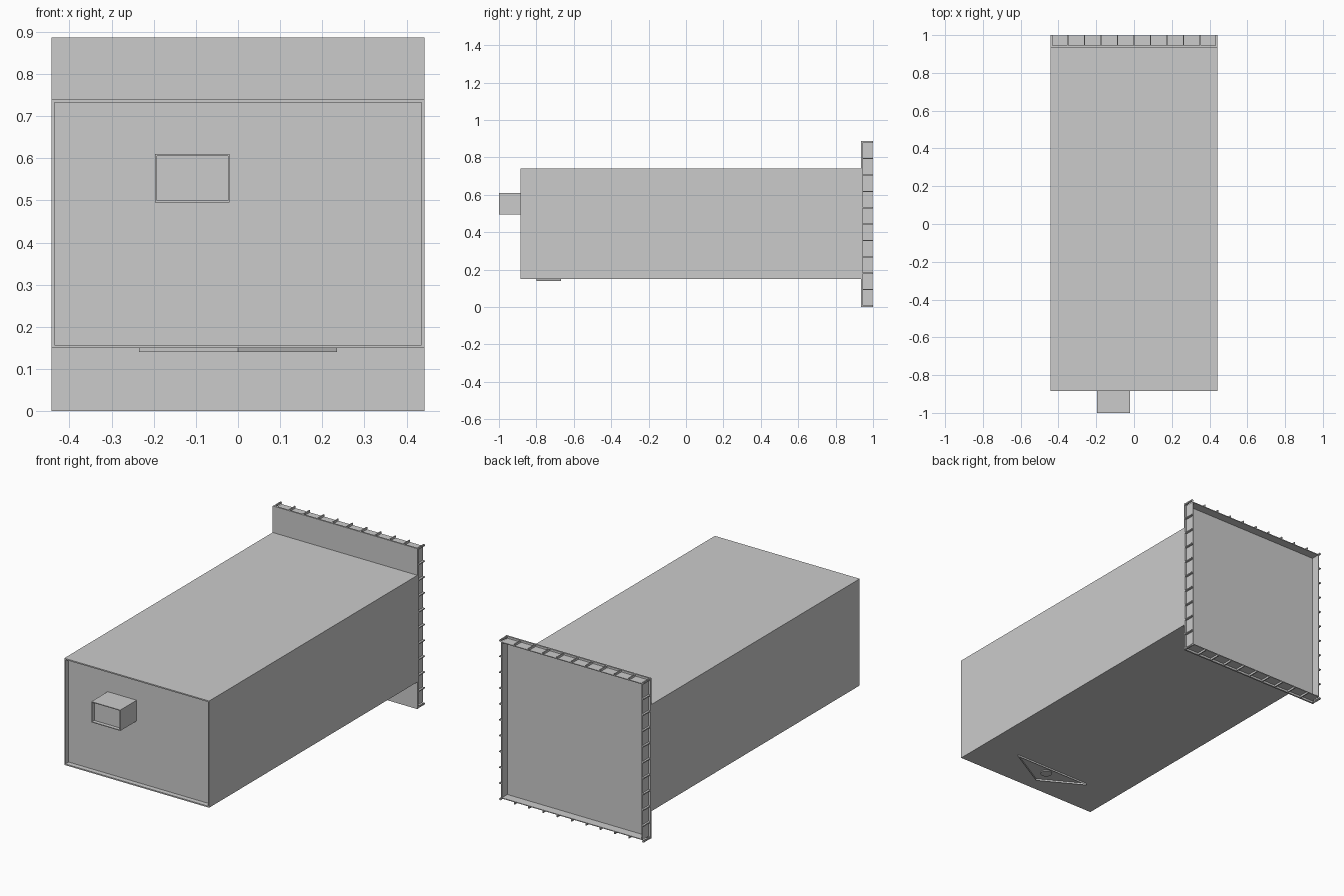
import bpy, bmesh
from mathutils import Vector

default = bpy.data.objects.get("Cube")
if default:
    bpy.data.objects.remove(default, do_unlink=True)

# Single painted metal colour
grey = bpy.data.materials.new("plain_grey")
grey.use_nodes = True
colour = (0.6, 0.6, 0.6, 1.0)
grey.diffuse_color = colour
grey.node_tree.nodes["Principled BSDF"].inputs["Base Color"].default_value = colour

HALF = 0.443      # half width of body and end flange
TOP = 0.887       # height of end flange


def finish(name, bm):
    bmesh.ops.recalc_face_normals(bm, faces=bm.faces)
    mesh = bpy.data.meshes.new(name)
    bm.to_mesh(mesh)
    bm.free()
    mesh.materials.append(grey)
    obj = bpy.data.objects.new(name, mesh)
    bpy.context.collection.objects.link(obj)
    return obj


def add_box(bm, low, high):
    low, high = Vector(low), Vector(high)
    verts = bmesh.ops.create_cube(bm, size=1)["verts"]
    for v in verts:
        v.co = (low + high) / 2 + v.co * (high - low)
    return verts


def recessed_box(name, low, high, side, rim, depth):
    """Box whose end face (side -1 front, +1 back) is sunk inside a thin rim."""
    bm = bmesh.new()
    add_box(bm, low, high)
    bm.normal_update()
    end = [f for f in bm.faces if f.normal.y * side > 0.9]
    bmesh.ops.inset_region(bm, faces=end, thickness=rim)
    panel = bmesh.ops.extrude_discrete_faces(bm, faces=end)["faces"]
    for v in panel[0].verts:
        v.co.y -= side * depth
    return finish(name, bm)


# Long main housing with a sunk front panel
recessed_box("main_housing", (-HALF, -0.885, 0.15), (HALF, 0.937, 0.74), -1, 0.01, 0.028)

# Small duct standing out of the front panel
recessed_box("front_duct", (-0.197, -1.0, 0.495), (-0.02, -0.855, 0.61), -1, 0.006, 0.02)

# End flange and the open tray behind it
bm = bmesh.new()
add_box(bm, (-HALF, 0.935, 0), (HALF, 0.944, TOP))
finish("end_flange", bm)
GAP = 0.011
recessed_box("end_tray", (-HALF + GAP, 0.94, GAP), (HALF - GAP, 0.998, TOP - GAP), 1, 0.006, 0.048)

# Thin gussets around the tray, eleven on each edge
bm = bmesh.new()
BAYS, THIN = 10, 0.003
for i in range(BAYS + 1):
    offset = (i / BAYS - 0.5) * 2 * (HALF - 0.005)
    for edge in (0, TOP - GAP):
        add_box(bm, (offset - THIN, 0.94, edge), (offset + THIN, 1.0, edge + GAP))
    height = TOP / 2 + offset
    for edge in (-HALF, HALF - GAP):
        add_box(bm, (edge, 0.94, height - THIN), (edge + GAP, 1.0, height + THIN))
finish("tray_gussets", bm)

# Raised triangular frame under the front end
bm = bmesh.new()
corners = [(-0.235, -0.667), (0, -0.8), (0.235, -0.667)]
face = bm.faces.new([bm.verts.new((x, y, 0.14)) for x, y in corners])
bmesh.ops.inset_region(bm, faces=[face], thickness=0.018, use_boundary=True)
bmesh.ops.delete(bm, geom=[face], context="FACES_ONLY")
walls = bmesh.ops.extrude_face_region(bm, geom=bm.faces[:])["geom"]
for v in walls:
    if isinstance(v, bmesh.types.BMVert):
        v.co.z = 0.151
finish("underside_triangle_frame", bm)

# Round boss inside the triangle
bm = bmesh.new()
disc = bmesh.ops.create_cone(bm, cap_ends=True, segments=24, radius1=0.03, radius2=0.03, depth=0.008)
bmesh.ops.translate(bm, verts=disc["verts"], vec=(0, -0.718, 0.149))
finish("underside_boss", bm)
